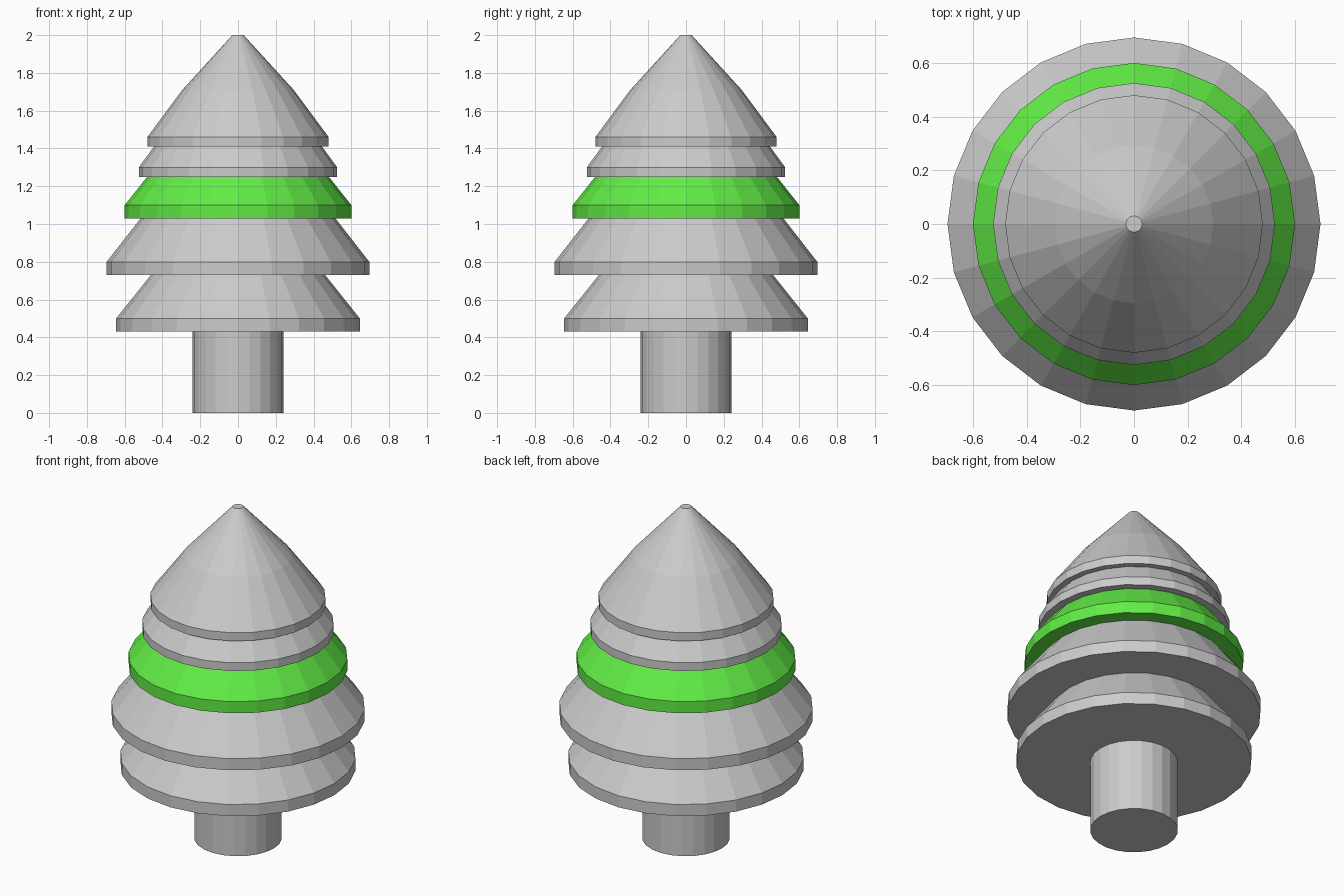
import bpy, bmesh, math

if "Cube" in bpy.data.objects:
    bpy.data.objects.remove(bpy.data.objects["Cube"])

SIDES = 24


def lathe(name, profile, color=None):
    """Flat-shaded closed solid turned around z from (radius, height) points."""
    bm = bmesh.new()
    rings = []
    for r, z in profile:
        rings.append([bm.verts.new((r * math.cos(2 * math.pi * i / SIDES),
                                    r * math.sin(2 * math.pi * i / SIDES), z))
                      for i in range(SIDES)])
    for low, high in zip(rings, rings[1:]):
        for i in range(SIDES):
            j = (i + 1) % SIDES
            bm.faces.new((low[i], low[j], high[j], high[i]))
    bm.faces.new(rings[0][::-1])
    bm.faces.new(rings[-1])
    mesh = bpy.data.meshes.new(name)
    bm.to_mesh(mesh)
    bm.free()
    obj = bpy.data.objects.new(name, mesh)
    bpy.context.collection.objects.link(obj)
    if color:
        mat = bpy.data.materials.new(name + "_colour")
        mat.diffuse_color = color
        mat.use_nodes = True
        mat.node_tree.nodes["Principled BSDF"].inputs["Base Color"].default_value = mat.diffuse_color
        mesh.materials.append(mat)
    return obj


# Trunk
lathe("trunk", [(0.24, 0), (0.24, 0.45)])

# Foliage tiers: vertical rim, then a slope tucked into the tier above
lathe("bottom_tier", [(0.645, 0.43), (0.645, 0.50), (0.445, 0.75)])
lathe("wide_tier", [(0.695, 0.73), (0.695, 0.80), (0.50, 1.05)])
lathe("green_tier", [(0.60, 1.03), (0.60, 1.10), (0.465, 1.27)], (0.12, 0.85, 0.06, 1))
lathe("narrow_tier", [(0.525, 1.25), (0.525, 1.30), (0.43, 1.43)])

# Pointed top with a tiny flat tip
lathe("top_tier", [(0.48, 1.41), (0.48, 1.46), (0.295, 1.71), (0.03, 2.0)])
